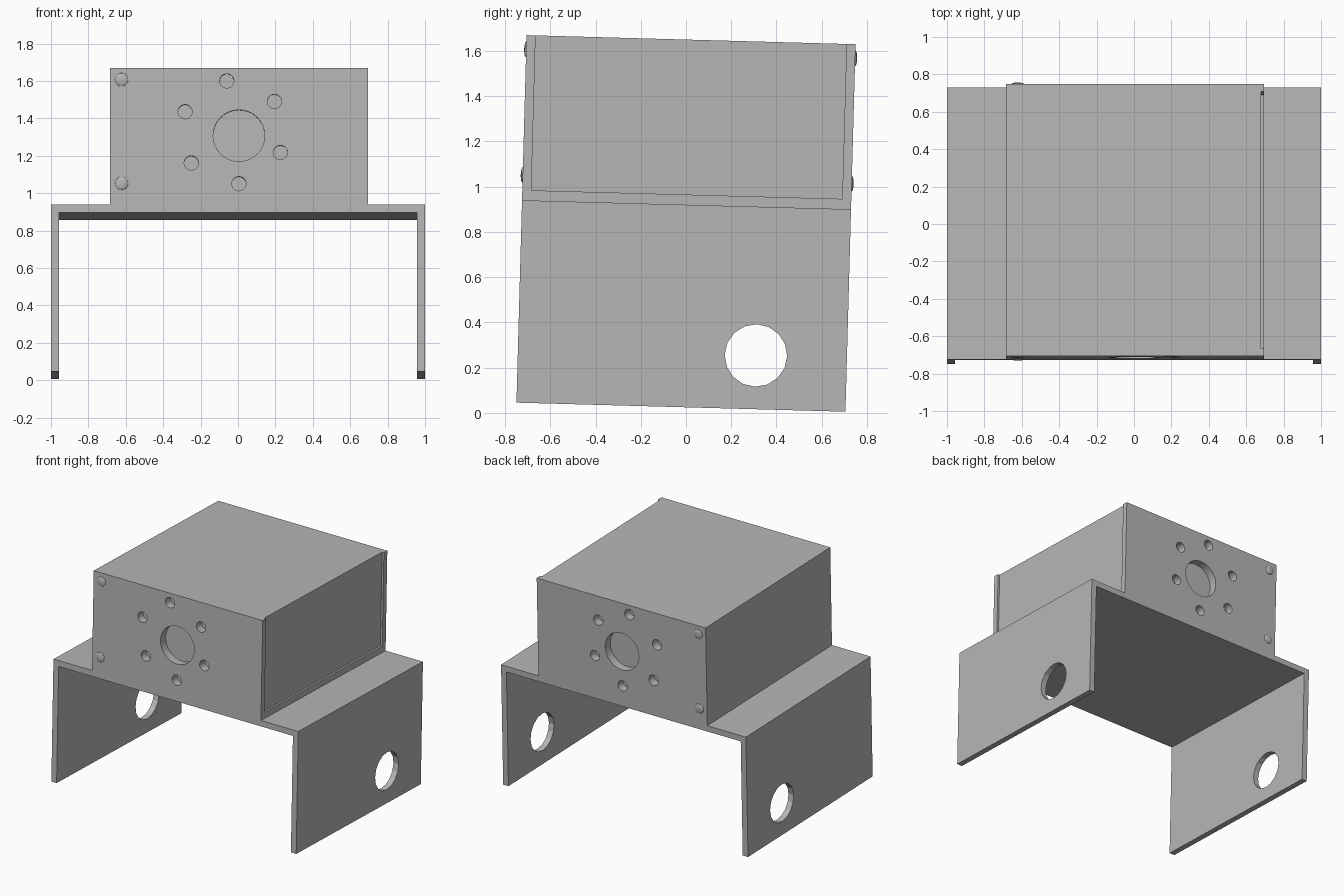
import bpy
import bmesh
import math
from mathutils import Matrix, Vector

if "Cube" in bpy.data.objects:
    bpy.data.objects.remove(bpy.data.objects["Cube"], do_unlink=True)

# Plain grey for every part
grey = bpy.data.materials.new("plain grey")
grey.use_nodes = True
colour = (0.47, 0.47, 0.47, 1)
grey.diffuse_color = colour
grey.node_tree.nodes["Principled BSDF"].inputs["Base Color"].default_value = colour

# The whole bracket leans back slightly about x
TILT = Matrix.Translation((0, 0, 0.8375)) @ Matrix.Rotation(-0.0275, 4, "X")
DEPTH, TOP, SHELF, WALL = 0.7275, 0.8125, 0.0825, 0.043


def make(name, bm):
    mesh = bpy.data.meshes.new(name)
    bmesh.ops.recalc_face_normals(bm, faces=bm.faces)
    bm.to_mesh(mesh)
    bm.free()
    mesh.materials.append(grey)
    obj = bpy.data.objects.new(name, mesh)
    bpy.context.collection.objects.link(obj)
    return obj


def extrude_profile(name, points):
    """Extrude an x-z outline along the full depth."""
    bm = bmesh.new()
    face = bm.faces.new([bm.verts.new((x, -DEPTH, z)) for x, z in points])
    new = bmesh.ops.extrude_face_region(bm, geom=[face])["geom"]
    verts = [g for g in new if isinstance(g, bmesh.types.BMVert)]
    bmesh.ops.translate(bm, verts=verts, vec=(0, 2 * DEPTH, 0))
    return make(name, bm)


def box(name, low, high):
    low, high = Vector(low), Vector(high)
    bm = bmesh.new()
    bmesh.ops.create_cube(bm, size=1, matrix=Matrix.Translation((low + high) / 2)
                          @ Matrix.Diagonal((high - low).to_4d()))
    return make(name, bm)


def rod(name, centre, radius, length, axis, sides):
    bm = bmesh.new()
    turn = Matrix.Rotation(math.pi / 2, 4, axis)
    bmesh.ops.create_cone(bm, cap_ends=True, segments=sides, radius1=radius,
                          radius2=radius, depth=length,
                          matrix=Matrix.Translation(centre) @ turn)
    return make(name, bm)


def cut(obj, cutter):
    cutter.hide_render = True
    mod = obj.modifiers.new("cut", "BOOLEAN")
    mod.operation, mod.solver, mod.object = "DIFFERENCE", "EXACT", cutter
    bpy.ops.object.select_all(action="DESELECT")
    bpy.context.view_layer.objects.active = obj
    obj.select_set(True)
    bpy.ops.object.modifier_apply(modifier=mod.name)
    bpy.data.objects.remove(cutter, do_unlink=True)


# U-shaped stand: shelf and two legs, with a round hole through each leg
half = [(1, -TOP), (1, SHELF), (-1, SHELF), (-1, -TOP)]
inner = [(-1 + WALL, -TOP), (-1 + WALL, SHELF - WALL),
         (1 - WALL, SHELF - WALL), (1 - WALL, -TOP)]
stand = extrude_profile("stand", half + inner)
cut(stand, rod("leg_hole_cutter", (0, 0.325, -0.575), 0.138, 3, "Y", 16))

# Housing, with a recessed side panel that is open at the top
housing = box("housing", (-0.685, -DEPTH, SHELF), (0.695, DEPTH, TOP))
cut(housing, box("recess_cutter", (0.68, -DEPTH + 0.04, SHELF + 0.045),
                 (0.8, DEPTH - 0.04, TOP + 0.1)))

# Mounting holes on the front and back: one large, six around it
mount = [(0.005, 0.45, 0.138)]
for x, z in [(-0.06, 0.743), (0.195, 0.633), (0.227, 0.36),
             (0.005, 0.193), (-0.25, 0.304), (-0.283, 0.578)]:
    mount.append((x, z, 0.038))
for side in (-1, 1):
    for x, z, radius in mount:
        cut(housing, rod("mount_hole_cutter", (x, side * DEPTH, z), radius,
                         0.12, "X", 32))

# Shallow domed pins beside the left edge of each mounting face
pins = []
for face, side in (("front", -1), ("back", 1)):
    for level, z in (("lower", 0.195), ("upper", 0.75)):
        bm = bmesh.new()
        bmesh.ops.create_uvsphere(
            bm, u_segments=20, v_segments=10, radius=0.035,
            matrix=Matrix.Translation((-0.622, side * DEPTH, z))
            @ Matrix.Diagonal((1, 0.25, 1, 1)))
        pins.append(make(f"{face}_{level}_pin", bm))

# Lean every part and smooth only the round surfaces
bpy.ops.object.select_all(action="DESELECT")
for obj in [stand, housing] + pins:
    obj.data.transform(TILT)
    obj.select_set(True)
    bpy.context.view_layer.objects.active = obj
bpy.ops.object.shade_smooth_by_angle(angle=math.radians(20))
